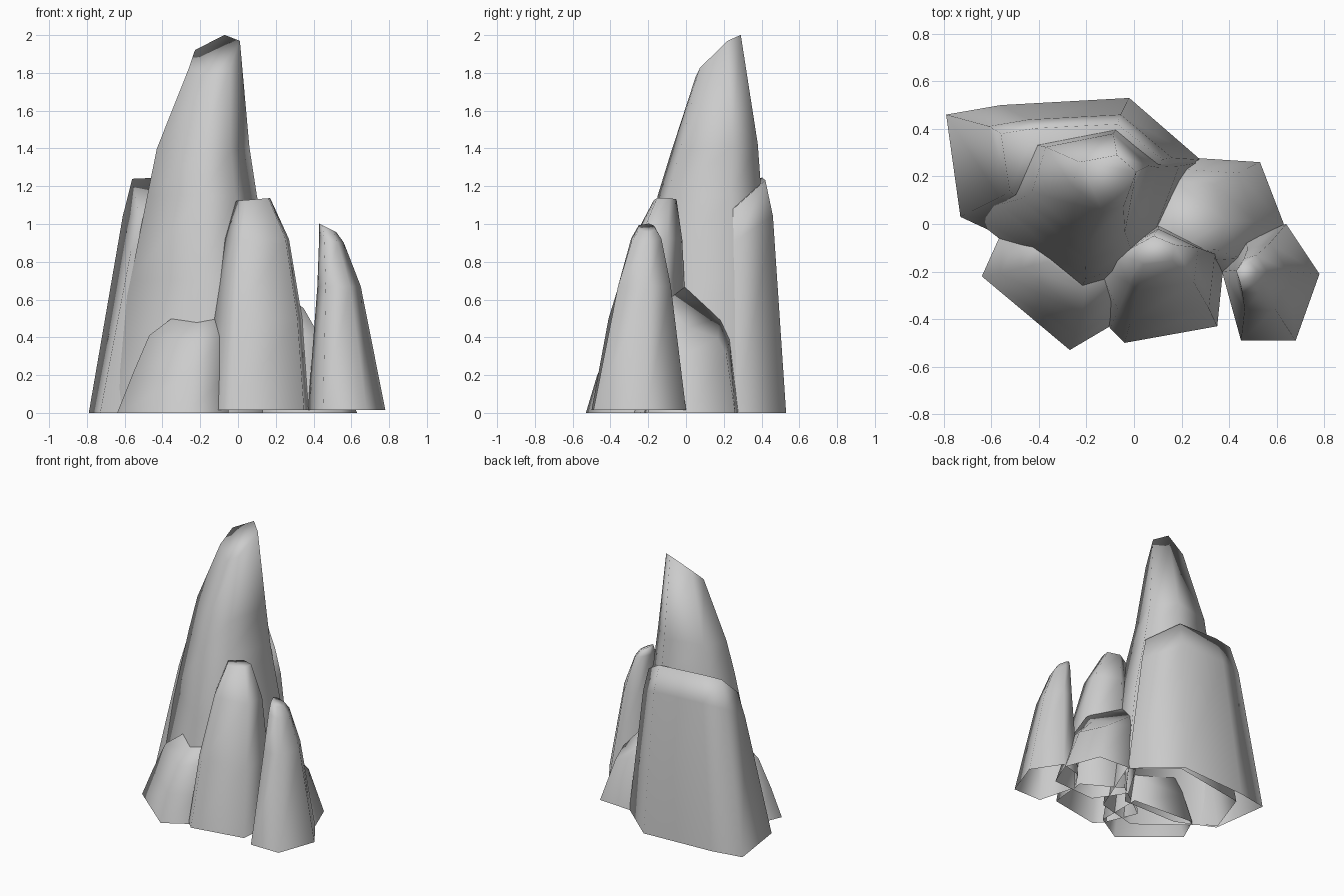
import bpy
import bmesh

cube = bpy.data.objects.get("Cube")
if cube:
    bpy.data.objects.remove(cube, do_unlink=True)

stone = bpy.data.materials.new("grey stone")
stone.use_nodes = True
GREY = (0.6, 0.6, 0.6, 1)
stone.diffuse_color = GREY
stone.node_tree.nodes["Principled BSDF"].inputs["Base Color"].default_value = GREY


def rock(name, outline, foot, rings):
    """Loft a foot outline through rings fitted to boxes, open underneath.

    Each ring is (z, x_min, x_max, y_min, y_max, tilt_x, tilt_y).
    """
    xs, ys = zip(*outline)
    bm = bmesh.new()
    loops = [[bm.verts.new((x, y, foot)) for x, y in outline]]
    for z, x0, x1, y0, y1, tilt_x, tilt_y in rings:
        loop = []
        for x, y in outline:
            u = (x - min(xs)) / (max(xs) - min(xs))
            v = (y - min(ys)) / (max(ys) - min(ys))
            dx, dy = (u - 0.5) * (x1 - x0), (v - 0.5) * (y1 - y0)
            loop.append(bm.verts.new(((x0 + x1) / 2 + dx, (y0 + y1) / 2 + dy,
                                      z + tilt_x * dx + tilt_y * dy)))
        loops.append(loop)
    count = len(outline)
    for low, high in zip(loops, loops[1:]):
        for i in range(count):
            j = (i + 1) % count
            bm.faces.new((low[i], low[j], high[j], high[i]))
    bm.faces.new(loops[-1])
    for face in bm.faces:
        face.smooth = True
    mesh = bpy.data.meshes.new(name)
    bm.to_mesh(mesh)
    bm.free()
    mesh.materials.append(stone)
    bpy.context.collection.objects.link(bpy.data.objects.new(name, mesh))


# Outlines run counter-clockwise seen from above
rock("main_spire",
     [(-.72, .06), (-.24, -.32), (.08, -.24), (.28, .26), (-.02, .5), (-.6, .4)], 0,
     [(.7, -.57, .19, -.23, .44, 0, 0),
      (1.15, -.48, .1, -.15, .4, 0, 0),
      (1.4, -.43, .06, -.08, .38, 0, .1),
      (1.88, -.26, .01, .05, .29, .35, .85)])

rock("back_slab",
     [(-.79, .46), (-.73, .03), (-.45, -.1), (0, -.1), (.28, .27), (-.02, .53), (-.56, .5)], 0,
     [(.92, -.61, .16, .02, .46, -.05, .6),
      (1.1, -.56, .12, .06, .42, -.08, .8)])

rock("front_right_boulder",
     [(-.64, -.22), (-.27, -.53), (-.05, -.4), (-.05, -.05), (-.55, -.02)], 0,
     [(.2, -.56, -.06, -.47, -.04, 0, 0),
      (.42, -.47, -.07, -.38, -.06, .1, .3),
      (.5, -.36, -.11, -.28, -.08, .1, .3)])

rock("front_spire",
     [(-.2, -.2), (-.1, -.44), (-.04, -.5), (.35, -.43), (.38, -.14), (.1, .02)], .015,
     [(.5, -.15, .34, -.41, .0, 0, 0),
      (.92, -.08, .27, -.28, -.02, 0, 0),
      (1.13, -.01, .17, -.17, -.05, .08, 0)])

rock("left_spire",
     [(.37, -.2), (.45, -.49), (.68, -.49), (.78, -.21), (.64, 0), (.47, -.05)], .015,
     [(.67, .42, .65, -.36, -.08, 0, 0),
      (.92, .43, .56, -.29, -.13, -.3, .1),
      (.98, .43, .52, -.25, -.16, -.5, 0)])

rock("back_left_boulder",
     [(.05, 0), (.2, -.22), (.55, -.2), (.63, 0), (.53, .26), (.22, .28)], 0,
     [(.4, .08, .51, -.16, .23, -.4, -.2),
      (.55, .08, .39, -.12, .18, -.7, -.6)])
